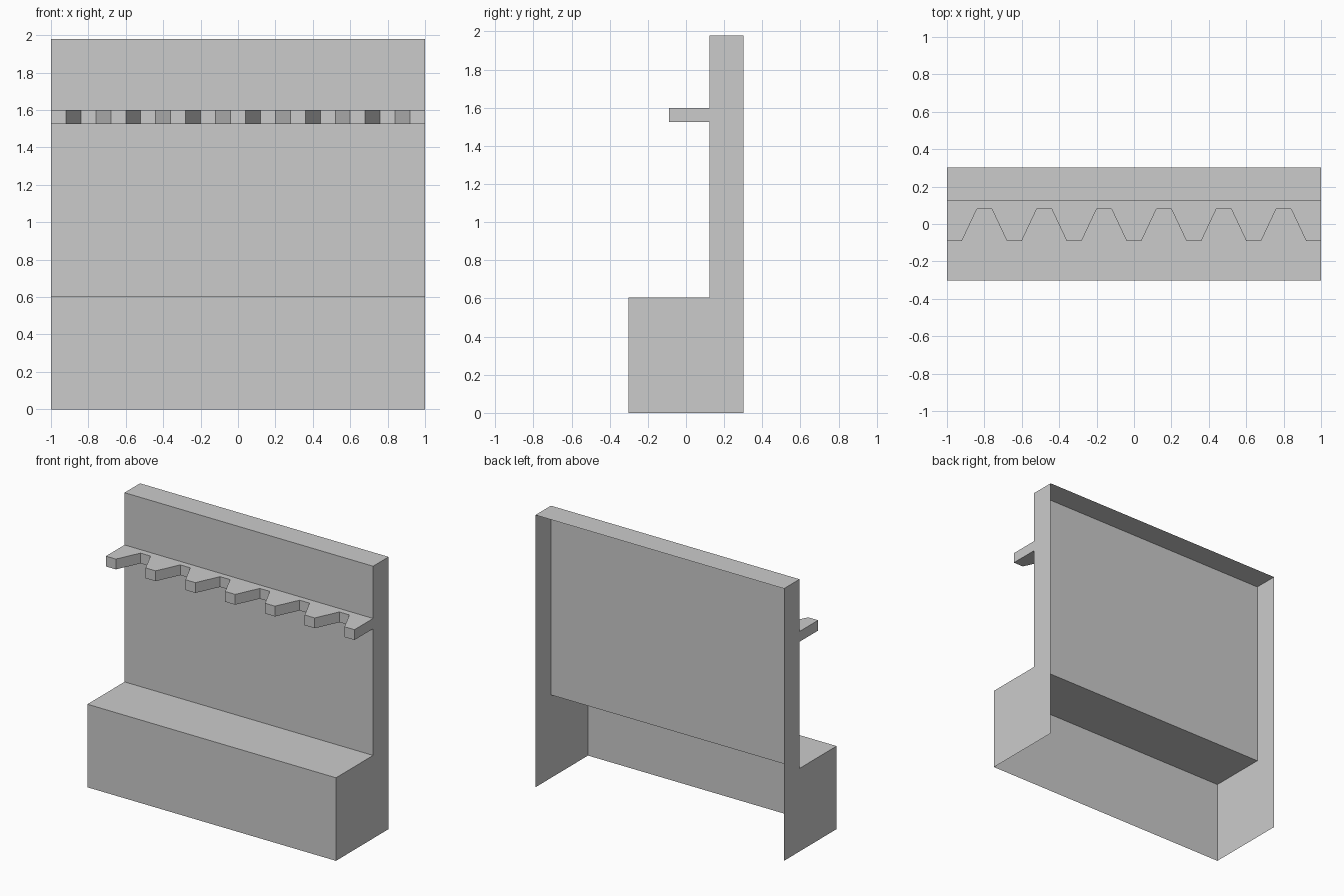
import bpy
import bmesh
from mathutils import Vector

cube = bpy.data.objects.get("Cube")
if cube:
    bpy.data.objects.remove(cube, do_unlink=True)

grey = bpy.data.materials.new("plain grey")
grey.use_nodes = True
colour = (0.6, 0.6, 0.6, 1)
grey.diffuse_color = colour
grey.node_tree.nodes["Principled BSDF"].inputs["Base Color"].default_value = colour


def extrude_outline(name, outline, direction, open_sides):
    """Extrude a flat outline, then remove the faces that point to open sides."""
    bm = bmesh.new()
    base = bm.faces.new([bm.verts.new(p) for p in outline])
    grown = bmesh.ops.extrude_face_region(bm, geom=[base], use_keep_orig=True)
    moved = [g for g in grown["geom"] if isinstance(g, bmesh.types.BMVert)]
    bmesh.ops.translate(bm, verts=moved, vec=direction)
    bmesh.ops.recalc_face_normals(bm, faces=bm.faces)
    bm.normal_update()
    unwanted = [f for f in bm.faces if any(f.normal.dot(s) > 0.99 for s in open_sides)]
    bmesh.ops.delete(bm, geom=unwanted, context="FACES")
    mesh = bpy.data.meshes.new(name)
    bm.to_mesh(mesh)
    bm.free()
    mesh.materials.append(grey)
    obj = bpy.data.objects.new(name, mesh)
    bpy.context.collection.objects.link(obj)
    return obj


half_depth, panel_y = 0.302, 0.124
seat_z, top_z = 0.604, 1.98
back, down = Vector((0, 1, 0)), Vector((0, 0, -1))

# Thin-walled bench and upright panel, hollow at the back and underneath
side = [(-half_depth, 0), (half_depth, 0), (half_depth, top_z),
        (panel_y, top_z), (panel_y, seat_z), (-half_depth, seat_z)]
extrude_outline("bench_and_back_panel", [(-1, y, z) for y, z in side],
                Vector((2, 0, 0)), [back, down])

# Notched rack: a row of tapered slots between square-ended fingers
finger_y, slot_y, pitch = -0.09, 0.08, 0.32
edge = [(-1, finger_y)]
for i in range(6):
    centre = (i - 2.5) * pitch
    edge += [(centre - 0.12, finger_y), (centre - 0.04, slot_y),
             (centre + 0.04, slot_y), (centre + 0.12, finger_y)]
edge += [(1, finger_y), (1, panel_y), (-1, panel_y)]
extrude_outline("notched_rack", [(x, y, 1.525) for x, y in edge],
                Vector((0, 0, 0.075)), [back])
